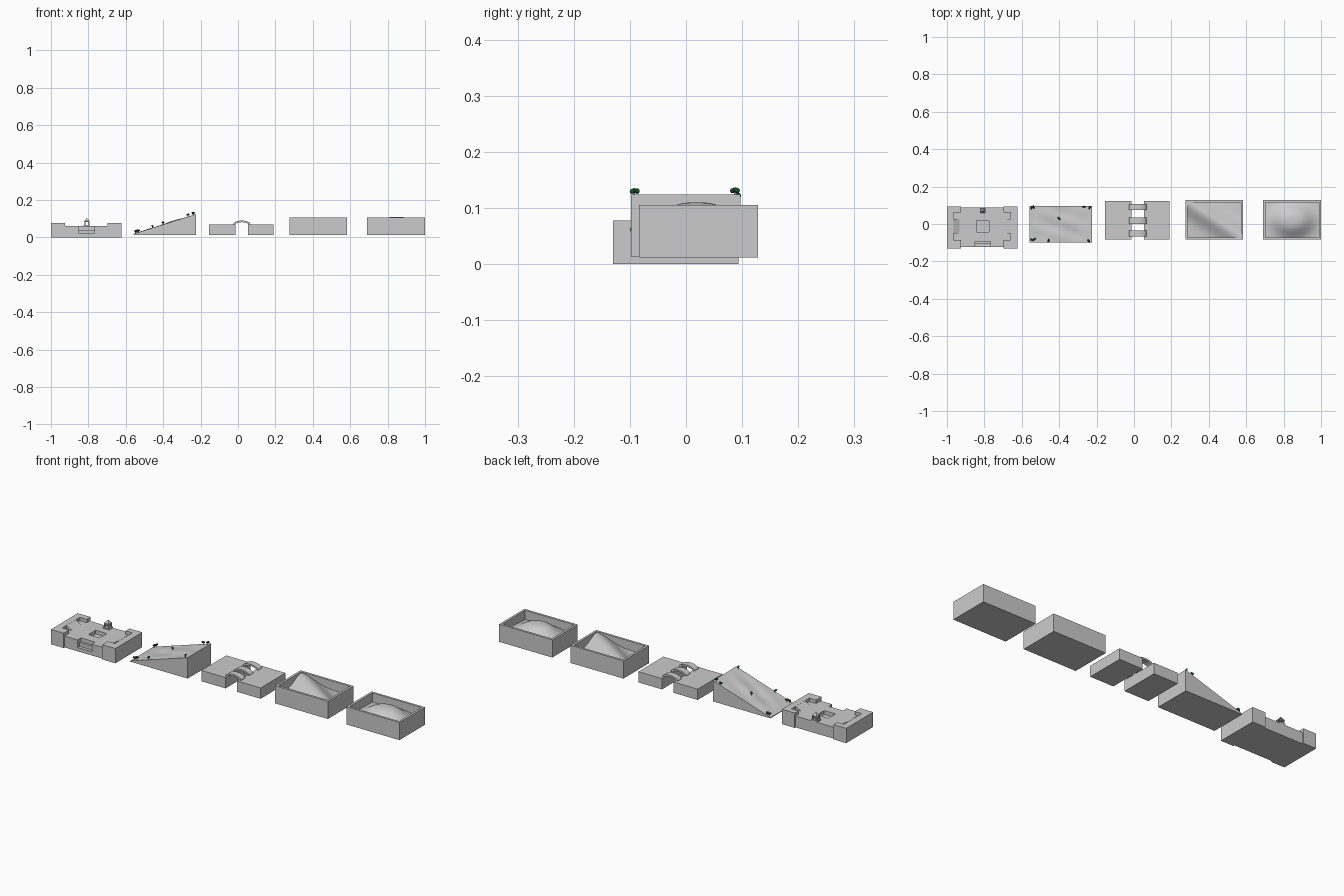
import bpy, bmesh, math
from mathutils import Matrix, Vector

if "Cube" in bpy.data.objects:
    bpy.data.objects.remove(bpy.data.objects["Cube"])

green = bpy.data.materials.new("foliage_green")
green.diffuse_color = (0.01, 0.09, 0.02, 1)
green.use_nodes = True
green.node_tree.nodes["Principled BSDF"].inputs["Base Color"].default_value = green.diffuse_color


def finish(name, bm, smooth=False, mat=None):
    bmesh.ops.recalc_face_normals(bm, faces=bm.faces)
    me = bpy.data.meshes.new(name)
    bm.to_mesh(me)
    bm.free()
    ob = bpy.data.objects.new(name, me)
    bpy.context.collection.objects.link(ob)
    if mat:
        me.materials.append(mat)
    if smooth:
        bpy.ops.object.select_all(action='DESELECT')
        ob.select_set(True)
        bpy.context.view_layer.objects.active = ob
        bpy.ops.object.shade_smooth_by_angle(angle=math.radians(35))
    return ob


def box(name, x0, x1, y0, y1, z0, z1):
    bm = bmesh.new()
    bmesh.ops.create_cube(bm, size=1)
    for v in bm.verts:
        v.co = Vector((x0 if v.co.x < 0 else x1, y0 if v.co.y < 0 else y1, z0 if v.co.z < 0 else z1))
    return finish(name, bm)


def prism(name, profile, y0, y1):
    # extrude an x/z outline along y
    bm = bmesh.new()
    face = bm.faces.new([bm.verts.new((x, y0, z)) for x, z in profile])
    ext = bmesh.ops.extrude_face_region(bm, geom=[face])
    bmesh.ops.translate(bm, vec=(0, y1 - y0, 0),
                        verts=[g for g in ext['geom'] if isinstance(g, bmesh.types.BMVert)])
    return finish(name, bm)


def cut(target, *limits):
    cutter = box("cutter", *limits)
    cutter.hide_render = True
    cutter.hide_viewport = False
    cutter.display_type = 'WIRE'
    mod = target.modifiers.new("cut", 'BOOLEAN')
    mod.operation, mod.solver, mod.object = 'DIFFERENCE', 'EXACT', cutter


def heightfield(name, x0, x1, y0, y1, height, bottom=None, nx=40, ny=28):
    bm = bmesh.new()
    bmesh.ops.create_grid(bm, x_segments=nx, y_segments=ny, size=1)
    for v in bm.verts:
        u, w = v.co.x, v.co.y
        v.co = Vector(((x0 + x1) / 2 + u * (x1 - x0) / 2, (y0 + y1) / 2 + w * (y1 - y0) / 2, height(u, w)))
    if bottom is not None:
        ext = bmesh.ops.extrude_face_region(bm, geom=bm.faces[:], use_keep_orig=True)
        for g in ext['geom']:
            if isinstance(g, bmesh.types.BMVert):
                g.co.z = bottom
    return finish(name, bm, smooth=True)


# --- courtyard tile ---
CX = -0.812
floor = box("courtyard_floor", -0.998, -0.626, -0.122, 0.087, 0, 0.06)
cut(floor, -0.842, -0.776, -0.042, 0.018, 0.04, 0.1)      # central pit
cut(floor, -0.85, -0.767, -0.2, -0.106, 0.02, 0.1)        # entrance steps
cut(floor, -0.85, -0.767, -0.15, -0.094, 0.04, 0.1)
for s, side in ((-1, "left"), (1, "right")):
    def span(a, b):
        return sorted((CX + s * a, CX + s * b))
    box(side + "_wall", *span(0.153, 0.188), -0.13, 0.094, 0, 0.078)
    for name, y0, y1 in (("front", -0.13, -0.085), ("back", 0.062, 0.094)):
        box(f"{name}_{side}_corner", *span(0.113, 0.155), y0, y1, 0, 0.078)
    # bank sloping from the side wall to the floor
    prism(side + "_bank", [(CX + s * 0.154, 0.055), (CX + s * 0.154, 0.078), (CX + s * 0.12, 0.06),
                           (CX + s * 0.12, 0.055)], -0.05, 0.028)

# small shrine at the back of the courtyard
SX, SY = -0.808, 0.072
box("shrine_base", SX - 0.018, SX + 0.018, SY - 0.017, SY + 0.015, 0.058, 0.066)
for s in (-1, 1):
    for t in (-1, 1):
        x, y = SX + s * 0.0105, SY + t * 0.010
        box("shrine_pillar", x - 0.003, x + 0.003, y - 0.003, y + 0.003, 0.065, 0.084)
box("shrine_lintel", SX - 0.0145, SX + 0.0145, SY - 0.014, SY + 0.013, 0.083, 0.088)
bm = bmesh.new()
bmesh.ops.create_cone(bm, cap_ends=True, segments=4, radius1=0.018, radius2=0.004, depth=0.014,
                      matrix=Matrix.Translation((SX, SY, 0.094)) @ Matrix.Rotation(math.pi / 4, 4, 'Z'))
finish("shrine_roof", bm)


# --- sloping hillside tile ---
def slope(u, w):
    edge = (1 - u * u) * (1 - w * w)
    return 0.071 + 0.053 * u + 0.005 * edge * math.sin(5 * u + 2 * w) * math.cos(4 * w - u)


RX0, RX1, RY0, RY1 = -0.56, -0.225, -0.098, 0.097
heightfield("hillside", RX0, RX1, RY0, RY1, slope, bottom=0.014)

trees = [(-0.548, 0.087), (-0.538, 0.091), (-0.545, -0.085), (-0.532, -0.081), (-0.457, -0.090),
         (-0.402, 0.030), (-0.268, 0.093), (-0.238, 0.087), (-0.242, -0.092)]
for i, (x, y) in enumerate(trees):
    z = slope((x - RX0) / (RX1 - RX0) * 2 - 1, (y - RY0) / (RY1 - RY0) * 2 - 1)
    bm = bmesh.new()
    bmesh.ops.create_cone(bm, cap_ends=True, segments=8, radius1=0.002, radius2=0.0013, depth=0.012,
                          matrix=Matrix.Translation((x, y, z + 0.004)))
    finish("tree_trunk", bm)
    bm = bmesh.new()
    for dx, dy, dz, r in ((-0.002, -0.004, 0.011, 0.0045), (0.003, 0.004, 0.0115, 0.005), (0, 0, 0.0125, 0.0045)):
        rot = Matrix.Rotation(i * 0.9, 4, 'Z')
        bmesh.ops.create_icosphere(bm, subdivisions=2, radius=r, matrix=Matrix.Translation((x, y, z))
                                   @ rot @ Matrix.Translation((dx, dy, dz)))
    finish("tree_crown", bm, smooth=True, mat=green)

# --- bridge tile: two banks joined by three arches ---
box("bridge_left_bank", -0.155, -0.014, -0.083, 0.124, 0.013, 0.07)
box("bridge_right_bank", 0.053, 0.19, -0.083, 0.124, 0.013, 0.07)
BX, half = 0.02, 0.046
arc = [(BX + half * math.cos(math.pi * k / 16), math.sin(math.pi * k / 16)) for k in range(17)]
outline = [(x, 0.069 + 0.021 * s) for x, s in arc] + \
          [(BX + (x - BX) * 0.86, 0.062 + 0.019 * s) for x, s in reversed(arc)]
for y0, y1 in ((-0.068, -0.034), (0.0, 0.034), (0.074, 0.106)):
    prism("bridge_arch", outline, y0, y1)


# --- two walled trays filled with terrain ---
def diagonal_ridge(u, w):
    return 0.056 + 0.044 * math.exp(-1.8 * (u + w) ** 2)


def broad_hill(u, w):
    d = math.hypot((u - 0.02) / 0.8, (w + 0.03) / 0.95)
    return 0.056 + 0.054 * math.exp(-1.3 * d ** 3)


for name, x0, x1, h in (("ridge", 0.275, 0.583, diagonal_ridge), ("hill", 0.69, 1.0, broad_hill)):
    t = 0.012
    y0, y1 = -0.084, 0.128
    tray = box(name + "_tray", x0, x1, y0, y1, 0.012, 0.105)
    cut(tray, x0 + t, x1 - t, y0 + t, y1 - t, 0.045, 0.2)
    heightfield(name + "_terrain", x0 + t, x1 - t, y0 + t, y1 - t, h)
